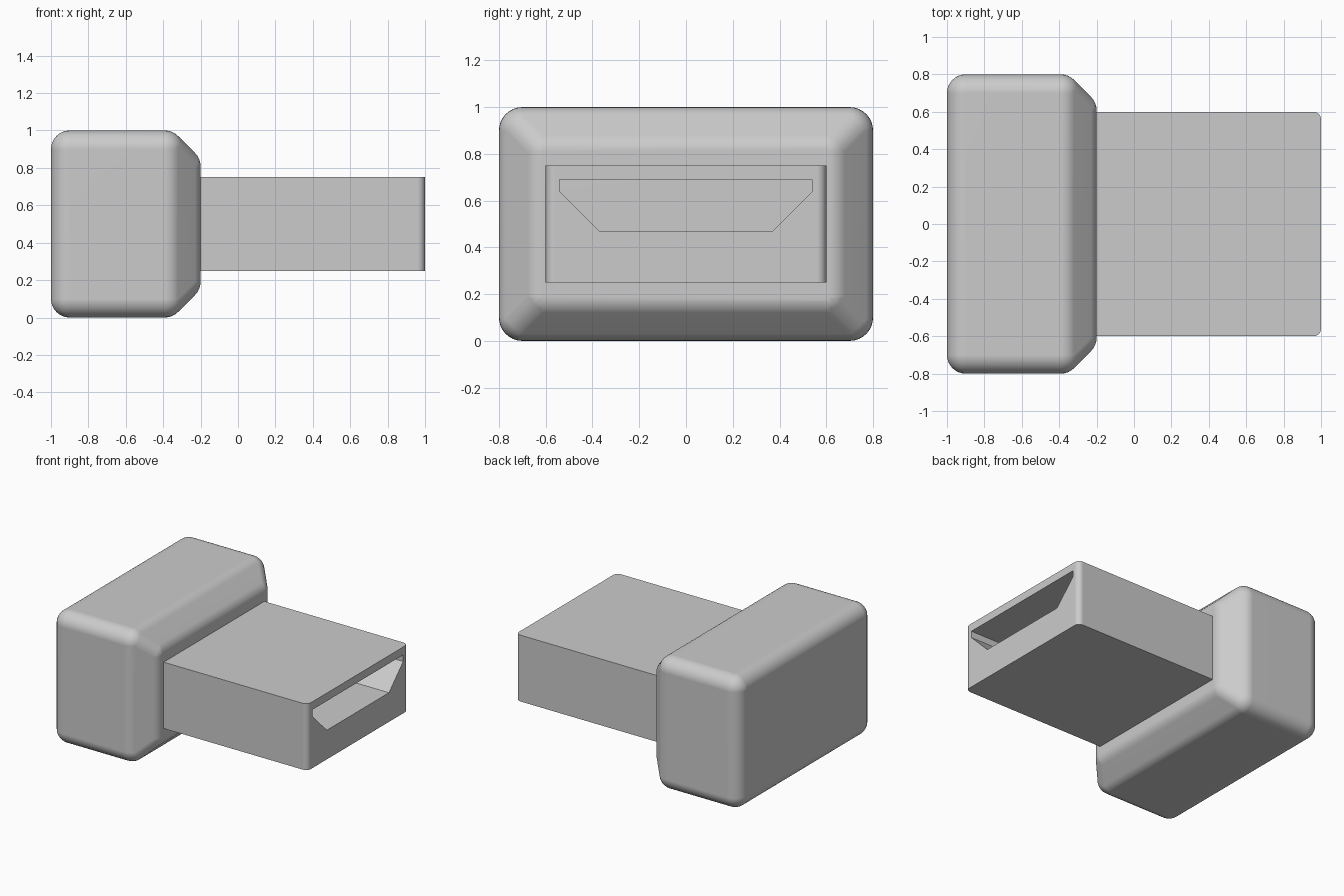
import bpy, bmesh, math
from mathutils import Matrix, Vector

cube = bpy.data.objects.get("Cube")
if cube:
    bpy.data.objects.remove(cube)

grey = bpy.data.materials.new("light_grey")
grey.use_nodes = True
grey.diffuse_color = (0.6, 0.6, 0.6, 1)
grey.node_tree.nodes["Principled BSDF"].inputs["Base Color"].default_value = (0.6, 0.6, 0.6, 1)


def add_object(name, bm):
    """Turn a bmesh into a linked grey object."""
    bmesh.ops.recalc_face_normals(bm, faces=bm.faces)
    mesh = bpy.data.meshes.new(name)
    bm.to_mesh(mesh)
    bm.free()
    mesh.materials.append(grey)
    obj = bpy.data.objects.new(name, mesh)
    bpy.context.collection.objects.link(obj)
    return obj


def prism(name, points, direction):
    """Extrude a flat outline along a direction."""
    bm = bmesh.new()
    face = bm.faces.new([bm.verts.new(p) for p in points])
    result = bmesh.ops.extrude_face_region(bm, geom=[face])
    moved = [v for v in result["geom"] if isinstance(v, bmesh.types.BMVert)]
    bmesh.ops.translate(bm, verts=moved, vec=Vector(direction))
    return add_object(name, bm)


def smooth(obj):
    bpy.ops.object.select_all(action="DESELECT")
    obj.select_set(True)
    bpy.context.view_layer.objects.active = obj
    bpy.ops.object.shade_smooth_by_angle(angle=math.radians(30))
    normals = obj.modifiers.new("face_normals", "WEIGHTED_NORMAL")
    normals.keep_sharp = True


# Housing: a block with one chamfered end, rounded as the hull of balls at its corners
radius = 0.1
inset = 0.15 - radius * (2 ** 0.5 - 1) - 0.017
rings = [(-0.9, 0), (-0.3 - inset, 0), (-0.3, inset)]
bm = bmesh.new()
for x, shrink in rings:
    for sy in (-1, 1):
        for sz in (-1, 1):
            centre = Vector((x, sy * (0.7 - shrink), 0.5 + sz * (0.4 - shrink)))
            matrix = Matrix.Translation(centre) @ Matrix.Rotation(math.pi / 2, 4, "Y")
            bmesh.ops.create_uvsphere(bm, u_segments=32, v_segments=16, radius=radius, matrix=matrix)
hull = bmesh.ops.convex_hull(bm, input=bm.verts)
bmesh.ops.delete(bm, geom=[f for f in bm.faces if f not in set(hull["geom"])], context="FACES")
spare = [v for v in bm.verts if not v.link_faces]
bmesh.ops.delete(bm, geom=spare, context="VERTS")
bmesh.ops.dissolve_limit(bm, angle_limit=0.01, verts=bm.verts, edges=bm.edges)
housing = add_object("housing", bm)
smooth(housing)

# Plug: a flat bar whose two upright end edges are rounded
corner = 0.04
outline = [(-0.22, -0.6, 0.25)]
for side in (-1, 1):
    for i in range(9):
        a = math.pi / 2 * (i / 8 if side > 0 else i / 8 - 1)
        outline.append((1 - corner + corner * math.cos(a),
                        side * (0.6 - corner) + corner * math.sin(a), 0.25))
outline.append((-0.22, 0.6, 0.25))
plug = prism("plug", outline, (0, 0, 0.5))

# Socket: tapered opening running through the plug to the housing
half = [(0.37, 0.47), (0.54, 0.64), (0.54, 0.69)]
section = half + [(-y, z) for y, z in reversed(half)]
cutter = prism("socket_cutter", [(1.1, y, z) for y, z in section], (-1.4, 0, 0))
cut = plug.modifiers.new("socket", "BOOLEAN")
cut.operation = "DIFFERENCE"
cut.solver = "EXACT"
cut.object = cutter
bpy.context.view_layer.objects.active = plug
bpy.ops.object.modifier_apply(modifier=cut.name)
bpy.data.objects.remove(cutter)
smooth(plug)
